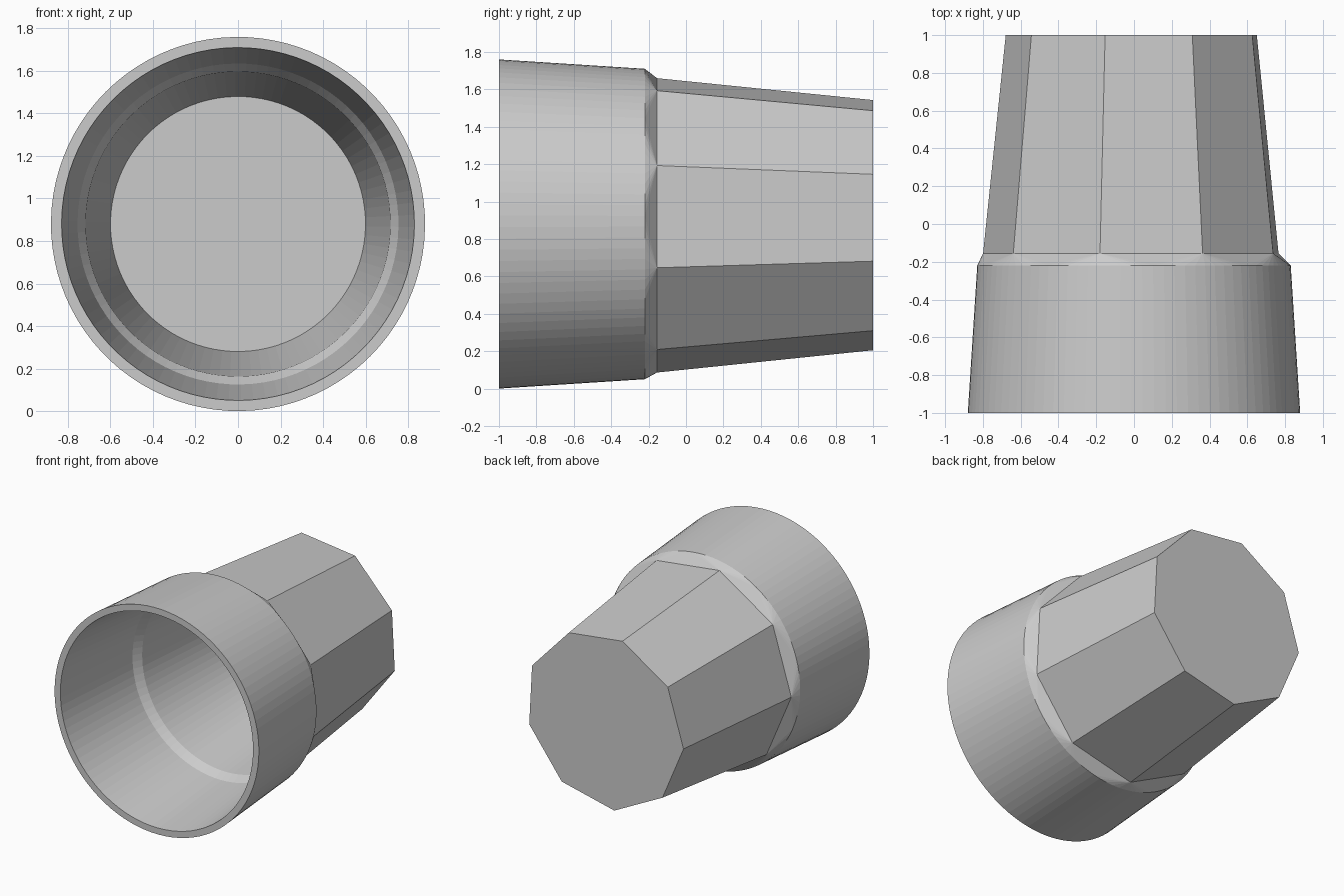
import bpy, bmesh, math

if "Cube" in bpy.data.objects:
    bpy.data.objects.remove(bpy.data.objects["Cube"])

CENTRE_Z = 0.88
SEGS, SIDES = 90, 9
START = math.radians(23)      # angle of the first corner

bm = bmesh.new()


def ring(radius, y, n):
    """Ring of n vertices around the y axis."""
    return [bm.verts.new((radius * math.cos(START + math.tau * i / n), y,
                          CENTRE_Z + radius * math.sin(START + math.tau * i / n)))
            for i in range(n)]


def bridge(a, b):
    """Quads between two rings with equal counts."""
    n = len(a)
    for i in range(n):
        j = (i + 1) % n
        bm.faces.new((a[i], a[j], b[j], b[i]))


def fan_bridge(circle, corners):
    """Triangles from a fine circle to a coarse polygon, fanned at each corner."""
    n, m = len(circle), len(corners)
    step = n // m
    for k in range(m):
        for i in range(-step // 2, step // 2):
            a = k * step + i
            bm.faces.new((circle[a % n], circle[(a + 1) % n], corners[k]))
        mid = (k * step + step // 2) % n
        bm.faces.new((corners[k], circle[mid], corners[(k + 1) % m]))


# round collar outside
rim = ring(0.88, -1.0, SEGS)
shoulder = ring(0.83, -0.22, SEGS)
bridge(rim, shoulder)

# nine-sided tapered body with closed end
body_base = ring(0.80, -0.155, SIDES)
body_end = ring(0.68, 1.0, SIDES)
fan_bridge(shoulder, body_base)
bridge(body_base, body_end)
bm.faces.new(body_end)

# round stepped bore from the rim to its flat floor
previous = rim
for radius, y in ((0.83, -1.0), (0.755, -0.22), (0.717, -0.155), (0.60, 0.95)):
    current = ring(radius, y, SEGS)
    bridge(previous, current)
    previous = current
bm.faces.new(previous)

bmesh.ops.recalc_face_normals(bm, faces=bm.faces)
mesh = bpy.data.meshes.new("faceted_cap")
bm.to_mesh(mesh)
bm.free()
cap = bpy.data.objects.new("faceted_cap", mesh)
bpy.context.collection.objects.link(cap)
